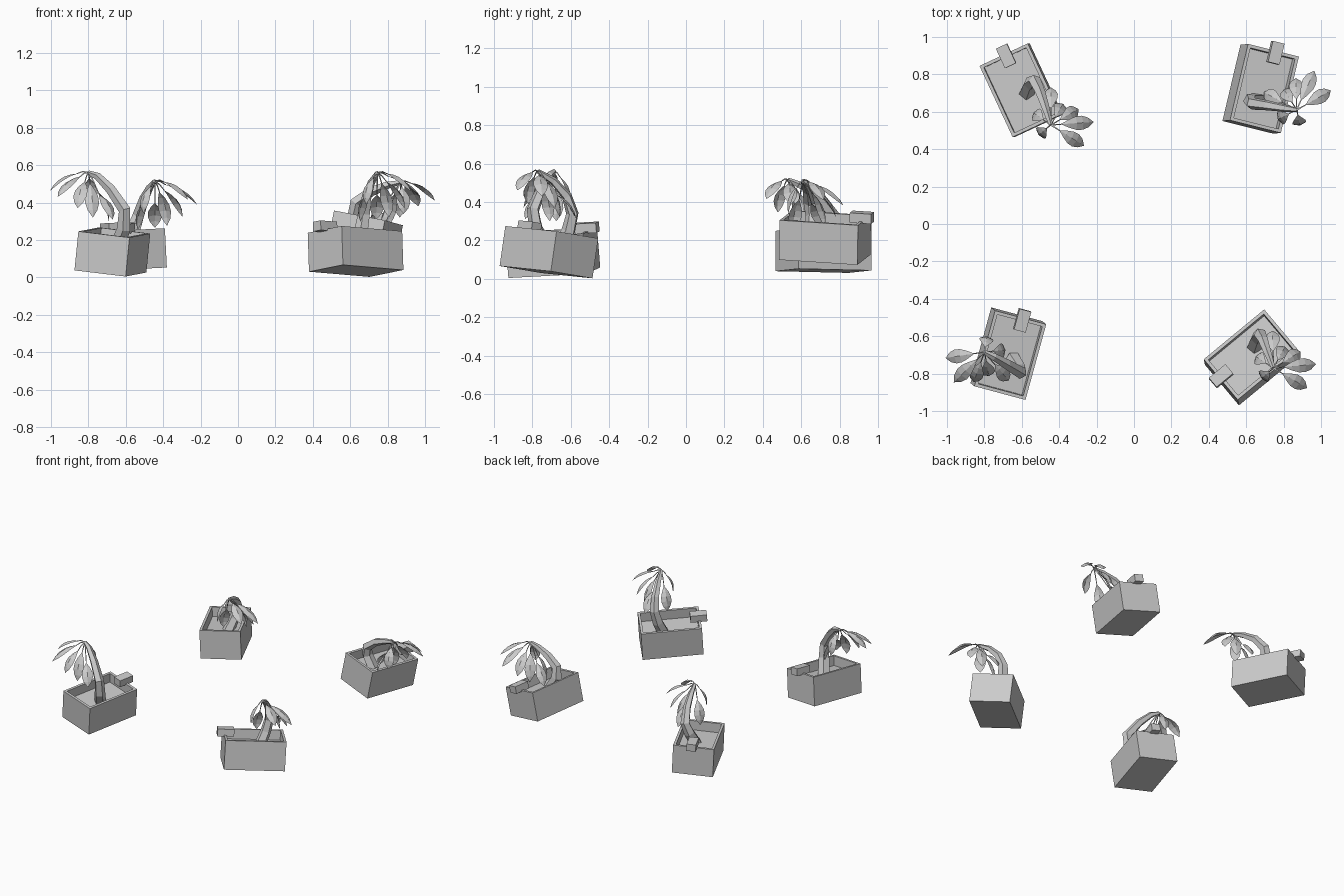
import bpy, bmesh, math
from mathutils import Vector, Matrix

if "Cube" in bpy.data.objects:
    bpy.data.objects.remove(bpy.data.objects["Cube"])

L, W, H = 0.42, 0.285, 0.21      # planter length, width, height
WALL, SOIL = 0.025, 0.14         # wall thickness, soil level


def finish(name, bm, matrix=None):
    bmesh.ops.recalc_face_normals(bm, faces=bm.faces)
    me = bpy.data.meshes.new(name)
    bm.to_mesh(me)
    bm.free()
    ob = bpy.data.objects.new(name, me)
    if matrix:
        ob.matrix_world = matrix
    bpy.context.collection.objects.link(ob)
    return ob


def add_tube(bm, pts, radii, sides):
    """Faceted tapering tube along a path."""
    pts = [Vector(p) for p in pts]
    rings = []
    side = None
    for i, p in enumerate(pts):
        t = (pts[min(i + 1, len(pts) - 1)] - pts[max(i - 1, 0)]).normalized()
        if side is None:
            side = t.orthogonal()
        side = (side - t * side.dot(t)).normalized()
        up = t.cross(side)
        rings.append([bm.verts.new(p + radii[i] * (side * math.cos(a) + up * math.sin(a)))
                      for a in (2 * math.pi * k / sides for k in range(sides))])
    for a, b in zip(rings, rings[1:]):
        for k in range(sides):
            n = (k + 1) % sides
            bm.faces.new((a[k], a[n], b[n], b[k]))
    bm.faces.new(rings[0][::-1])
    bm.faces.new(rings[-1])


def add_leaf(bm, start, end, width):
    """Arched blade folded along the midrib."""
    mid = (start + end) / 2
    d = end - start
    across = d.cross(Vector((0, 0, 1))).normalized()
    normal = across.cross(d).normalized()
    ctrl = mid + normal * 0.05
    rows = []
    profile = [0.08, 0.6, 0.95, 1.0, 0.7, 0.0]
    for i, w in enumerate(profile):
        t = i / (len(profile) - 1)
        p = start * (1 - t) ** 2 + ctrl * 2 * t * (1 - t) + end * t * t
        c = bm.verts.new(p)
        if w == 0:
            rows.append((c,))
            continue
        off = across * (w * width / 2)
        dip = normal * (-0.012 * w)
        rows.append((bm.verts.new(p - off + dip), c, bm.verts.new(p + off + dip)))
    for a, b in zip(rows, rows[1:]):
        for k in range(2):
            if len(b) == 1:
                bm.faces.new((a[k], a[k + 1], b[0]))
            else:
                bm.faces.new((a[k], a[k + 1], b[k + 1], b[k]))


def planter(tag, center, up, heading):
    up = Vector(up).normalized()
    y = Vector((-math.sin(heading), math.cos(heading), 0))
    y = (y - up * y.dot(up)).normalized()
    x = y.cross(up)
    m = Matrix.Translation(center) @ Matrix((x, y, up)).transposed().to_4x4()

    # open box with soil floor
    bm = bmesh.new()
    bmesh.ops.create_cube(bm, size=1, matrix=Matrix.Translation((0, 0, H / 2)) @ Matrix.Diagonal((W, L, H, 1)))
    top = max(bm.faces, key=lambda f: f.calc_center_median().z)
    bmesh.ops.inset_region(bm, faces=[top], thickness=WALL)
    low = bmesh.ops.extrude_discrete_faces(bm, faces=[top])["faces"][0]
    for v in low.verts:
        v.co.z = SOIL
    finish("planter_box_" + tag, bm, m)

    # small block resting on the end rim
    bm = bmesh.new()
    bmesh.ops.create_cube(bm, size=1, matrix=Matrix.Translation((0.01, L / 2 - 0.012, 0.227))
                          @ Matrix.Diagonal((0.065, 0.115, 0.052, 1)))
    finish("rim_block_" + tag, bm, m)


# leaf: angle from stem heading, petiole reach/drop, tip reach/drop
LEAVES = [(38, .06, -.005, .21, -.10), (74, .06, -.02, .23, -.13),
          (100, .06, -.05, .17, -.19), (130, .05, -.06, .13, -.24),
          (-70, .03, -.03, .08, -.17), (-145, .05, -.10, .11, -.26),
          (160, .09, -.12, .20, -.25)]


def plant(tag, path):
    bm = bmesh.new()
    add_tube(bm, path, [.042, .038, .034, .028, .021, .012], 5)
    finish("stem_" + tag, bm)
    tip = Vector(path[-1])
    d = tip - Vector(path[2])
    base = math.atan2(d.y, d.x)
    leaves, stalks = bmesh.new(), bmesh.new()
    for ang, r0, z0, r1, z1 in LEAVES:
        a = base + math.radians(ang)
        out = Vector((math.cos(a), math.sin(a), 0))
        s = tip + out * r0 + Vector((0, 0, z0))
        e = tip + out * r1 + Vector((0, 0, z1))
        bend = (tip + s) / 2 + Vector((0, 0, 0.008))
        add_tube(stalks, [tip, bend, s], [.005, .004, .003], 3)
        add_leaf(leaves, s, e, 0.075)
    finish("leaves_" + tag, leaves)
    finish("leaf_stalks_" + tag, stalks)


# tag, base centre, up direction, heading of block end, stem path
SETS = [
    ("back_left", (-.598, .715, .042), (-.05, 0, 1), 25,
     [(-.575, .70, .17), (-.555, .75, .26), (-.53, .765, .33), (-.50, .70, .42), (-.47, .61, .48), (-.445, .53, .515)]),
    ("back_right", (.657, .721, .112), (.193, .018, .98), -14,
     [(.67, .66, .24), (.62, .66, .33), (.63, .645, .40), (.71, .635, .46), (.80, .62, .495), (.87, .61, .51)]),
    ("front_left", (-.682, -.685, .032), (.098, -.08, .99), -15,
     [(-.65, -.72, .16), (-.61, -.78, .26), (-.605, -.795, .36), (-.68, -.75, .47), (-.75, -.71, .54), (-.80, -.685, .56)]),
    ("front_right", (.632, -.728, .035), (-.032, .141, .99), 130,
     [(.645, -.655, .16), (.66, -.61, .25), (.675, -.59, .34), (.69, -.62, .43), (.715, -.69, .51), (.745, -.77, .56)]),
]
for tag, center, up, deg, path in SETS:
    planter(tag, center, up, math.radians(deg))
    plant(tag, path)
